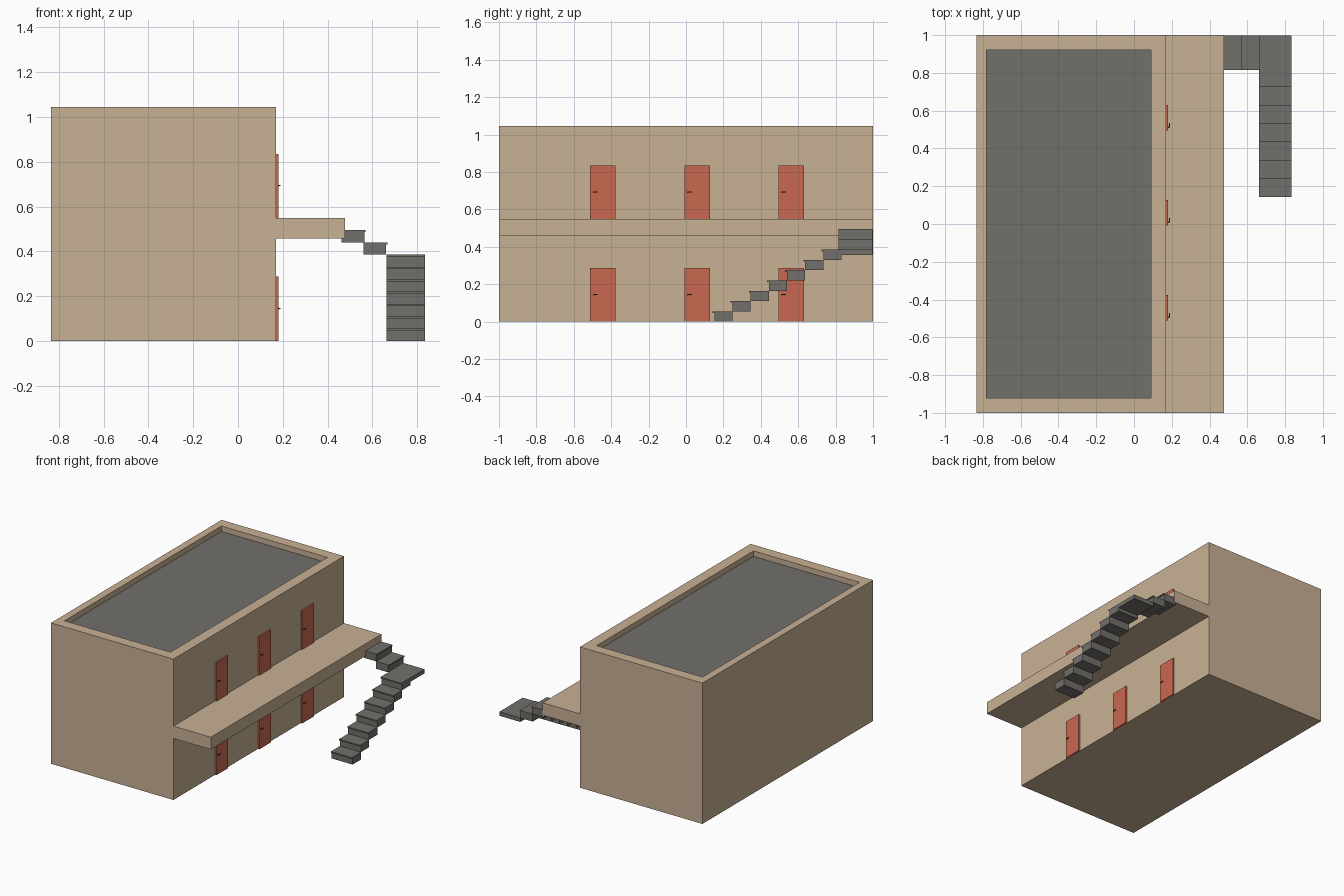
import bpy, bmesh
from mathutils import Matrix

if "Cube" in bpy.data.objects:
    bpy.data.objects.remove(bpy.data.objects["Cube"])


def material(name, rgb):
    m = bpy.data.materials.new(name)
    m.diffuse_color = (*rgb, 1)
    m.use_nodes = True
    m.node_tree.nodes["Principled BSDF"].inputs["Base Color"].default_value = m.diffuse_color
    return m


TAN = material("tan_wall", (0.58, 0.44, 0.30))
GREY = material("grey_concrete", (0.17, 0.16, 0.145))
RED = material("red_door", (0.58, 0.14, 0.08))
DARK = material("dark_metal", (0.03, 0.03, 0.03))


def finish(bm, name, *mats):
    bmesh.ops.recalc_face_normals(bm, faces=bm.faces)
    me = bpy.data.meshes.new(name)
    bm.to_mesh(me)
    bm.free()
    ob = bpy.data.objects.new(name, me)
    bpy.context.collection.objects.link(ob)
    for m in mats:
        me.materials.append(m)
    return ob


def add_box(bm, lo, hi):
    size = [b - a for a, b in zip(lo, hi)]
    mid = [(a + b) / 2 for a, b in zip(lo, hi)]
    bmesh.ops.create_cube(bm, size=1, matrix=Matrix.Translation(mid) @ Matrix.Diagonal((*size, 1)))


# Building and balcony: one side profile extruded along y
bm = bmesh.new()
WALL, TOP, FLOOR2 = 0.17, 1.045, 0.548
profile = [(-0.835, 0), (WALL, 0), (WALL, 0.457), (0.477, 0.457),
           (0.477, FLOOR2), (WALL, FLOOR2), (WALL, TOP), (-0.835, TOP)]
face = bm.faces.new([bm.verts.new((x, -1, z)) for x, z in profile])
ext = bmesh.ops.extrude_face_region(bm, geom=[face])
bmesh.ops.translate(bm, vec=(0, 2, 0), verts=[v for v in ext["geom"] if isinstance(v, bmesh.types.BMVert)])
bmesh.ops.recalc_face_normals(bm, faces=bm.faces)

# Sunken roof deck behind a parapet
roof = next(f for f in bm.faces if all(v.co.z > TOP - 0.001 for v in f.verts))
bmesh.ops.inset_region(bm, faces=[roof], thickness=0.05)
for v in roof.verts:
    v.co = (-0.78 if v.co.x < -0.3 else 0.09, 0.92 if v.co.y > 0 else -0.92, TOP)
deck = bmesh.ops.extrude_discrete_faces(bm, faces=[roof])["faces"][0]
bmesh.ops.translate(bm, vec=(0, 0, -0.04), verts=deck.verts)
deck.material_index = 1
finish(bm, "building", TAN, GREY)

# Doors with lever handles on both floors
for level, z in (("lower", 0), ("upper", FLOOR2)):
    for i, y in enumerate((-0.512, -0.009, 0.494)):
        bm = bmesh.new()
        add_box(bm, (WALL - 0.005, y, z), (WALL + 0.011, y + 0.136, z + 0.287))
        finish(bm, f"{level}_door_{i + 1}", RED)
        bm = bmesh.new()
        h = z + 0.145
        add_box(bm, (WALL + 0.01, y + 0.014, h - 0.004), (WALL + 0.014, y + 0.022, h + 0.004))
        add_box(bm, (WALL + 0.012, y + 0.016, h - 0.002), (WALL + 0.02, y + 0.020, h + 0.002))
        add_box(bm, (WALL + 0.016, y + 0.016, h - 0.002), (WALL + 0.02, y + 0.040, h + 0.002))
        finish(bm, f"{level}_door_handle_{i + 1}", DARK)

# Lower flight: riser block plus overhanging tread for each step
RISE, RUN, LIP, NOSE = 0.055, 0.097, 0.009, 0.01
X0, X1 = 0.662, 0.834
for i in range(7):
    y, z = 0.142 + i * RUN, i * RISE
    bm = bmesh.new()
    add_box(bm, (X0, y + NOSE, z), (X1, y + RUN + NOSE, z + RISE - LIP))
    add_box(bm, (X0, y, z + RISE - LIP), (X1, y + RUN + NOSE, z + RISE))
    finish(bm, f"lower_step_{i + 1}", GREY)

# Corner landing
LAND = 7 * RISE
bm = bmesh.new()
add_box(bm, (X0, 0.815, LAND - 0.03), (X1, 0.997, LAND))
finish(bm, "landing", GREY)

# Upper flight from the landing to the balcony
for i in range(2):
    x, z = 0.667 - i * RUN, LAND + i * RISE
    bm = bmesh.new()
    add_box(bm, (x - RUN - NOSE, 0.815, z), (x - NOSE + 0.004, 0.997, z + RISE - LIP))
    add_box(bm, (x - RUN - NOSE, 0.815, z + RISE - LIP), (x, 0.997, z + RISE))
    finish(bm, f"upper_step_{i + 1}", GREY)
